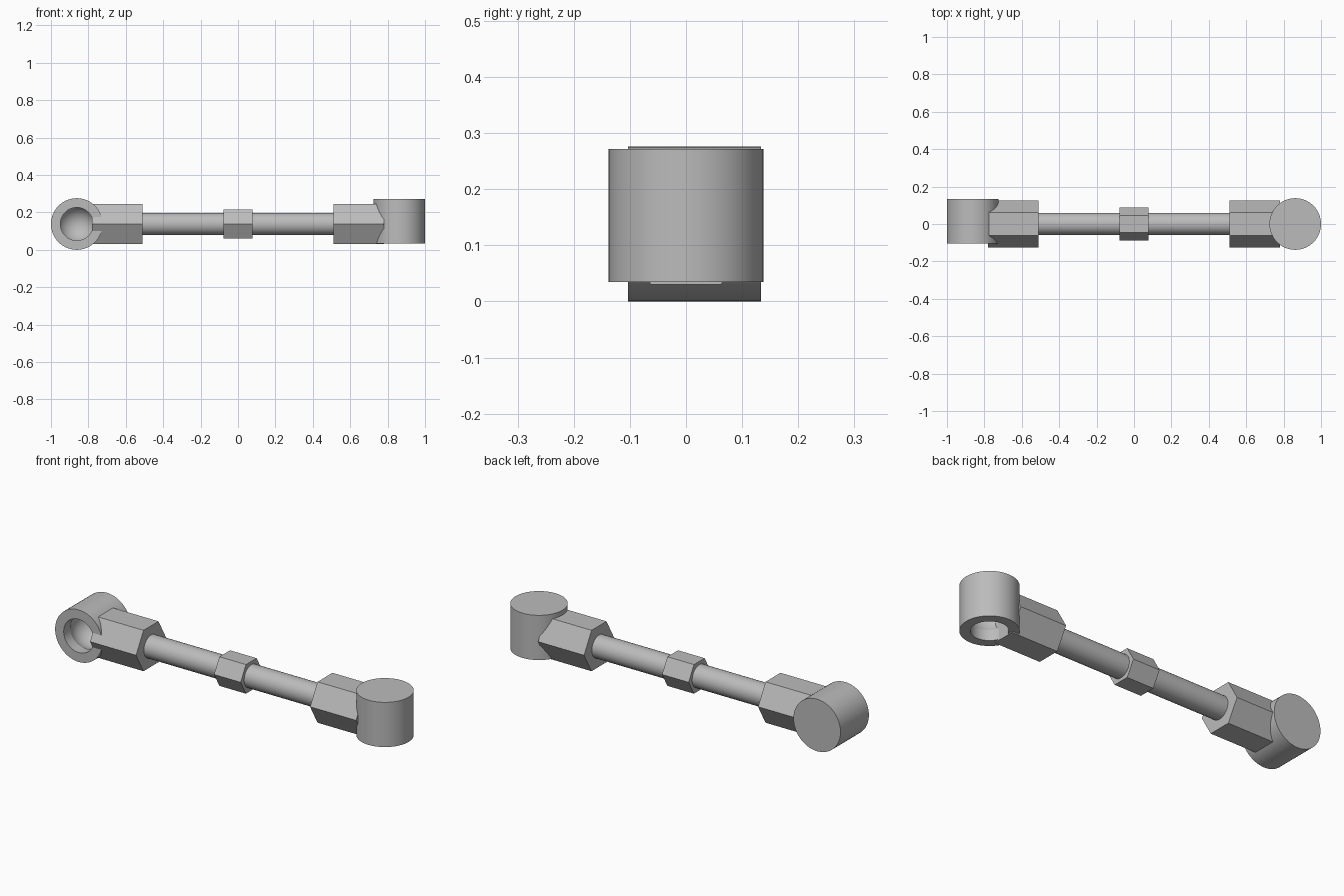
import bpy
import bmesh
from math import asin, cos, sin, pi, radians
from mathutils import Vector

cube = bpy.data.objects.get("Cube")
if cube:
    bpy.data.objects.remove(cube, do_unlink=True)

AXIS_Z = 0.138      # height of the rod's centre line
SOCKET_X = 0.862    # distance of each socket from the middle
OUTER, BALL, MOUTH = 0.138, 0.1, 0.088
FRONT, BACK = -0.103, 0.134

steel = bpy.data.materials.new("grey steel")
steel.use_nodes = True
steel.diffuse_color = (0.5, 0.5, 0.5, 1)
steel.node_tree.nodes["Principled BSDF"].inputs["Base Color"].default_value = steel.diffuse_color


def finish(obj, name):
    obj.name = name
    obj.data.materials.append(steel)
    bpy.ops.object.select_all(action="DESELECT")
    obj.select_set(True)
    bpy.context.view_layer.objects.active = obj
    bpy.ops.object.shade_smooth_by_angle(angle=radians(20))


def bar(name, sides, radius, x0, x1):
    """Prism or rod lying along x."""
    bpy.ops.mesh.primitive_cylinder_add(
        vertices=sides, radius=radius, depth=x1 - x0,
        location=((x0 + x1) / 2, 0, AXIS_Z), rotation=(0, pi / 2, 0))
    finish(bpy.context.object, name)


def socket(name, x, rotation):
    """Turned cup with a ball-shaped cavity, open towards local -z."""
    rim = asin(MOUTH / BALL)
    steps = 16
    profile = []
    for i in range(steps + 1):
        a = (pi - rim) * i / steps
        profile.append((BALL * sin(a), BALL * cos(a)))
    profile += [(MOUTH, FRONT), (OUTER, FRONT), (OUTER, BACK), (0, BACK)]

    bm = bmesh.new()
    verts = [bm.verts.new((r, 0, t)) for r, t in profile]
    edges = [bm.edges.new(pair) for pair in zip(verts, verts[1:])]
    bmesh.ops.spin(bm, geom=verts + edges, cent=(0, 0, 0), axis=(0, 0, 1),
                   angle=2 * pi, steps=64)
    bmesh.ops.remove_doubles(bm, verts=bm.verts, dist=0.0001)
    bmesh.ops.recalc_face_normals(bm, faces=bm.faces)
    mesh = bpy.data.meshes.new(name)
    bm.to_mesh(mesh)
    bm.free()
    obj = bpy.data.objects.new(name, mesh)
    bpy.context.collection.objects.link(obj)
    obj.location = Vector((x, 0, AXIS_Z))
    obj.rotation_euler = rotation
    finish(obj, name)


# Rod and middle nut
bar("rod", 48, 0.06, -0.52, 0.52)
bar("middle_nut", 6, 0.089, -0.078, 0.078)

# Hexagonal end shanks
bar("right_shank", 6, 0.125, -0.78, -0.51)
bar("left_shank", 6, 0.125, 0.51, 0.78)

# Ball sockets: one opens to the front, the other downwards
socket("right_socket", -SOCKET_X, (-pi / 2, 0, 0))
socket("left_socket", SOCKET_X, (0, 0, 0))
